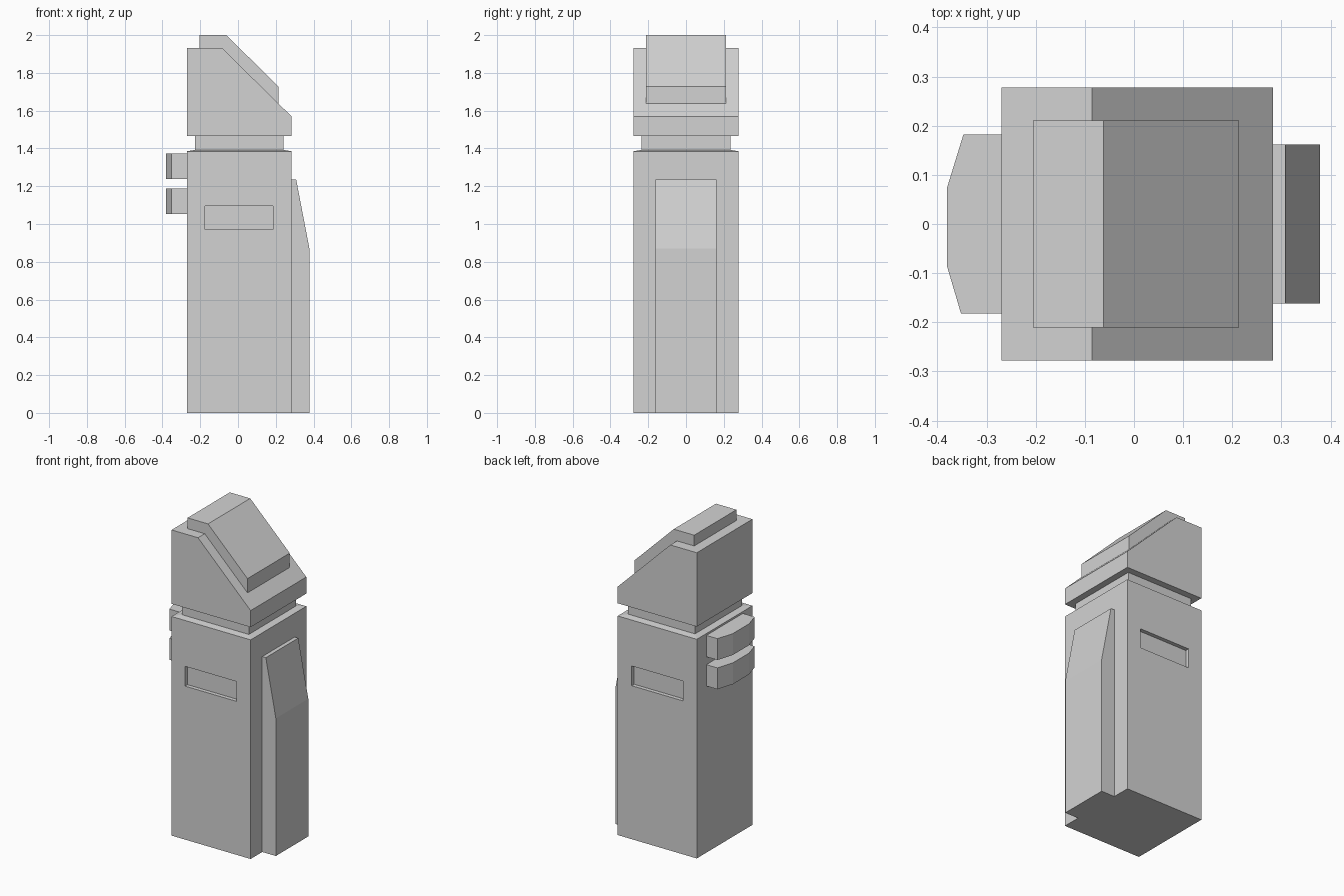
import bpy
import bmesh

cube = bpy.data.objects.get("Cube")
if cube:
    bpy.data.objects.remove(cube, do_unlink=True)

GREY = (0.65, 0.65, 0.65, 1.0)
grey = bpy.data.materials.new("plain grey")
grey.use_nodes = True
grey.diffuse_color = GREY
grey.node_tree.nodes["Principled BSDF"].inputs["Base Color"].default_value = GREY

# Shared outline of the column and the head
X0, X1 = -0.27, 0.283
Y0, Y1 = -0.278, 0.278


def finish(name, bm):
    bmesh.ops.recalc_face_normals(bm, faces=bm.faces)
    mesh = bpy.data.meshes.new(name)
    bm.to_mesh(mesh)
    bm.free()
    mesh.materials.append(grey)
    obj = bpy.data.objects.new(name, mesh)
    bpy.context.collection.objects.link(obj)
    return obj


def prism(name, points, offset):
    """Extrude a flat outline of 3D points along an offset."""
    bm = bmesh.new()
    face = bm.faces.new([bm.verts.new(p) for p in points])
    new = bmesh.ops.extrude_face_region(bm, geom=[face], use_keep_orig=True)["geom"]
    verts = [v for v in new if isinstance(v, bmesh.types.BMVert)]
    bmesh.ops.translate(bm, verts=verts, vec=offset)
    return finish(name, bm)


def side_prism(name, profile, y0, y1):
    return prism(name, [(x, y0, z) for x, z in profile], (0, y1 - y0, 0))


def plan_prism(name, outline, z0, z1):
    return prism(name, [(x, y, z0) for x, y in outline], (0, 0, z1 - z0))


def stack(name, levels):
    """Join rectangles, each given as (inset, height), into one solid."""
    bm = bmesh.new()
    rings = []
    for inset, z in levels:
        a, b, c, d = X0 + inset, X1 - inset, Y0 + inset, Y1 - inset
        rings.append([bm.verts.new((x, y, z))
                      for x, y in ((a, c), (b, c), (b, d), (a, d))])
    for low, high in zip(rings, rings[1:]):
        for i in range(4):
            j = (i + 1) % 4
            bm.faces.new((low[i], low[j], high[j], high[i]))
    bm.faces.new(rings[0])
    bm.faces.new(rings[-1])
    return finish(name, bm)


# Column with a narrow neck
column = stack("column", [(0, 0), (0, 1.385), (0.042, 1.392), (0.042, 1.47)])

# Slots recessed into the front and back of the column
for y in (Y0, Y1):
    slot = side_prism("slot_cutter",
                      [(-0.175, 0.97), (0.185, 0.97), (0.185, 1.095), (-0.175, 1.095)],
                      y - 0.025, y + 0.025)
    slot.hide_render = True
    cut = column.modifiers.new("slot", 'BOOLEAN')
    cut.operation = 'DIFFERENCE'
    cut.solver = 'EXACT'
    cut.object = slot
    bpy.context.view_layer.objects.active = column
    bpy.ops.object.modifier_apply(modifier=cut.name)
    bpy.data.objects.remove(slot, do_unlink=True)

# Head with a sloping face
side_prism("head", [(X0, 1.465), (X1, 1.465), (X1, 1.57), (-0.085, 1.932), (X0, 1.932)],
           Y0, Y1)

# Raised cap that follows the slope of the head
side_prism("cap", [(-0.205, 2.0), (-0.062, 2.0), (0.214, 1.728), (0.214, 1.6),
                   (-0.1, 1.9), (-0.205, 1.9)], -0.211, 0.211)

# Tapered rib down the left side
side_prism("side_rib", [(0.27, 0), (0.378, 0), (0.378, 0.87), (0.308, 1.235), (0.27, 1.235)],
           -0.162, 0.162)

# Two faceted brackets on the right side
outline = [(-0.26, 0.182), (-0.347, 0.182), (-0.38, 0.075),
           (-0.38, -0.087), (-0.352, -0.182), (-0.26, -0.182)]
for name, z in (("upper_bracket", 1.238), ("lower_bracket", 1.053)):
    plan_prism(name, outline, z, z + 0.135)
